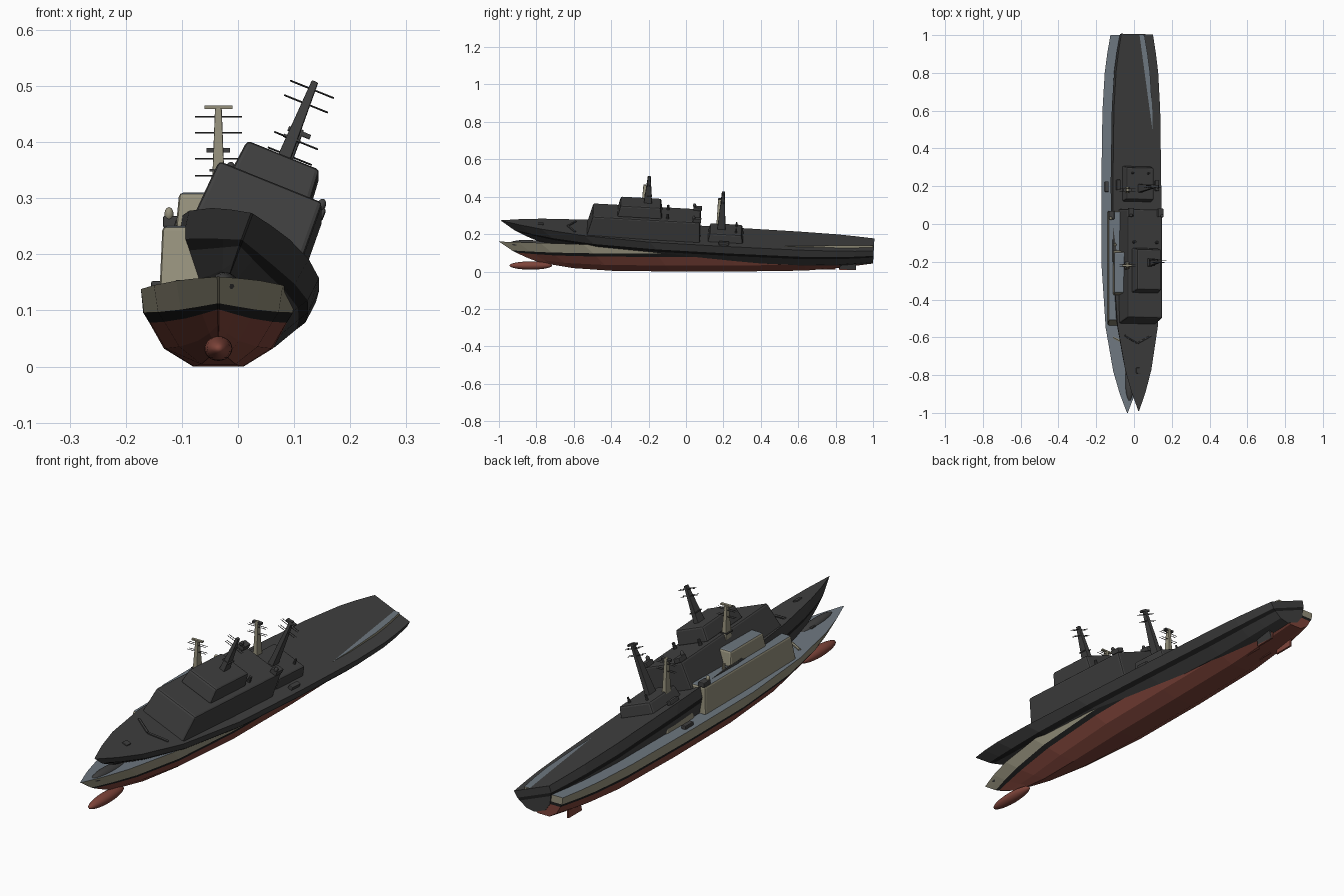
import bpy, bmesh, math
from mathutils import Matrix, Vector

if "Cube" in bpy.data.objects:
    bpy.data.objects.remove(bpy.data.objects["Cube"])

def material(name, rgb):
    m = bpy.data.materials.new(name)
    m.diffuse_color = (*rgb, 1)
    m.use_nodes = True
    m.node_tree.nodes["Principled BSDF"].inputs["Base Color"].default_value = m.diffuse_color
    return m

TAN = material("tan_paint", (.30, .28, .20))
DECK = material("blue_grey_deck", (.155, .185, .215))
RED = material("red_bottom", (.21, .058, .042))
BLACK = material("black_stripe", (.013, .013, .013))
CHAR = material("charcoal", (.05, .05, .05))

class Ship:
    """One vessel, modelled keel-down along y, then placed by a matrix."""

    def __init__(self, prefix, matrix, dark):
        self.prefix, self.matrix, self.dark = prefix, matrix, dark

    def mats(self, *ms):
        return [CHAR if self.dark and m is not BLACK else m for m in ms]

    def add(self, name, bm, ms, bevel=0, smooth=False):
        bmesh.ops.recalc_face_normals(bm, faces=bm.faces)
        me = bpy.data.meshes.new(self.prefix + name)
        bm.to_mesh(me)
        bm.free()
        for m in self.mats(*ms):
            me.materials.append(m)
        ob = bpy.data.objects.new(self.prefix + name, me)
        bpy.context.collection.objects.link(ob)
        ob.matrix_world = self.matrix
        if smooth:
            for p in me.polygons:
                p.use_smooth = True
        if bevel:
            mod = ob.modifiers.new("edges", 'BEVEL')
            mod.width, mod.segments = bevel, 2
        return ob

    def block(self, name, x, y0, y1, z0, z1, half, ms, taper=1, front=0, back=0, bevel=0):
        """Box with narrowed top and raked ends; upward faces take the second colour."""
        bm = bmesh.new()
        rings = []
        for z, h, a, b in ((z0, half, y0, y1), (z1, half * taper, y0 + front, y1 - back)):
            rings.append([bm.verts.new((x + sx * h, y, z))
                          for sx, y in ((-1, a), (1, a), (1, b), (-1, b))])
        lo, hi = rings
        bm.faces.new(lo[::-1])
        bm.faces.new(hi).material_index = len(ms) - 1
        for i in range(4):
            j = (i + 1) % 4
            bm.faces.new((lo[i], lo[j], hi[j], hi[i]))
        return self.add(name, bm, ms, bevel)

    def rod(self, name, p, q, r0, r1, mat, sides=8):
        p, q = Vector(p), Vector(q)
        bm = bmesh.new()
        rot = (q - p).to_track_quat('Z', 'Y').to_matrix().to_4x4()
        bmesh.ops.create_cone(bm, cap_ends=True, segments=sides, radius1=r0, radius2=r1,
                              depth=(q - p).length,
                              matrix=Matrix.Translation((p + q) / 2) @ rot)
        return self.add(name, bm, [mat])

    def ball(self, name, c, s, mat):
        bm = bmesh.new()
        bmesh.ops.create_uvsphere(bm, u_segments=20, v_segments=12, radius=1,
                                  matrix=Matrix.Translation(c) @ Matrix.Diagonal((*s, 1)))
        return self.add(name, bm, [mat], smooth=True)

    def hull(self):
        # station: y, deck half-beam, sheer height, lower fullness, keel rise
        stations = [(-1, .002, .160, .01, .055), (-.9, .040, .157, .12, .036),
                    (-.78, .075, .153, .32, .018), (-.55, .115, .145, .68, .004),
                    (-.2, .138, .138, .96, 0), (.2, .138, .137, 1, 0),
                    (.6, .132, .137, .96, .005), (.8, .120, .138, .86, .020),
                    (.9, .107, .138, .76, .031), (1, .090, .138, .62, .043)]
        # row: half-beam, height, blend to lower fullness, stem position
        rows = [(.138, .137, 0, -1), (.134, .096, .2, -.93), (.123, .078, .32, -.91),
                (.097, .032, .75, -.85), (.045, 0, 1, -.80)]
        bm = bmesh.new()
        loops = []
        for y, b, sheer, g, rise in stations:
            half = []
            for w, z, s, stem in rows:
                f = (1 - s) * b / .138 + s * g
                zz = sheer if s == 0 else z + rise * (1 - z / .137)
                half.append((w * f, stem + (y + 1) / 2 * (1 - stem), zz))
            loop = [bm.verts.new(c) for c in half]
            loop += [bm.verts.new((-x, yy, zz)) for x, yy, zz in reversed(half)]
            loops.append(loop)
        band = (0, 1, 2, 2, 2, 2, 2, 1, 0, 3)   # tan, black, red, deck
        for a, c in zip(loops, loops[1:]):
            for i in range(10):
                j = (i + 1) % 10
                bm.faces.new((a[i], a[j], c[j], c[i])).material_index = band[i]
        for loop in (loops[0], loops[-1]):       # stem and transom, split by colour
            for i in range(4):
                q = (loop[i], loop[i + 1], loop[8 - i], loop[9 - i])
                bm.faces.new(q).material_index = band[i]
        self.add("hull", bm, [TAN, BLACK, RED, DECK])

    def mast(self, name, y, z0, z1, yards, bar):
        self.block(name, 0, y - .022, y + .022, z0, z1, .012, [TAN], .5, .014, .014, .002)
        for i, z in enumerate(yards):
            for dy in (-.006, .006):
                self.rod(f"{name}_yard_{i}", (-.042, y + dy, z), (.042, y + dy, z),
                         .0013, .0013, CHAR, 6)
        if bar:
            self.block(name + "_radar_bar", 0, y - .006, y + .006, z1 - .001, z1 + .005, .025, [TAN])

    def build(self):
        self.hull()
        self.ball("bulbous_bow", (0, -.83, .032), (.025, .115, .022), RED)
        # main superstructure, bridge top and aft deckhouse
        self.block("superstructure", 0, -.54, .07, .13, .25, .105, [TAN, DECK], .95, .03, .005, .008)
        self.block("bridge_roof_house", 0, -.38, -.14, .245, .31, .076, [TAN, DECK], .92, .015, .01, .008)
        self.block("aft_deckhouse", 0, .11, .30, .13, .182, .085, [TAN, DECK], .92, .01, .01, .008)
        # masts
        self.mast("main_mast", -.22, .305, .46, (.445, .417), not self.dark)
        self.mast("aft_mast", .18, .178, .392, (.37, .34), False)
        self.block("aft_radar", .0, .172, .188, .381, .389, .021, [CHAR])
        self.block("mast_platform", 0, -.24, -.20, .348, .352, .016, [CHAR])
        # paired fittings
        for s, side in ((-1, "left"), (1, "right")):
            self.block("launcher_" + side, s * .084, .025, .07, .248, .268, .015, [CHAR], bevel=.003)
            self.ball("sensor_dome_" + side, (s * .088, .03, .272), (.008, .008, .012), TAN)
            self.rod("roof_post_" + side, (s * .065, -.11, .245), (s * .065, -.11, .275), .008, .006, TAN, 10)
            self.block("deck_launcher_" + side, s * .11, .17, .225, .135, .152, .010, [CHAR], bevel=.003)
            self.block("rudder_" + side, s * .05, .82, .91, .008, .06, .004, [RED], 1, .015, 0)
            self.rod("propeller_shaft_" + side, (s * .03, .55, .014), (s * .03, .80, .016), .004, .004, RED)
            self.rod("breakwater_" + side, (0, -.64, .15), (s * .075, -.60, .148), .006, .006, TAN, 6)
            self.rod("aft_post_" + side, (s * .045, .26, .18), (s * .045, .26, .205), .006, .004, TAN)
        # small bow fitting
        self.block("bow_capstan", 0, -.80, -.77, .15, .158, .012, [CHAR], bevel=.002)

place = Matrix.Translation((-.035, 0, 0))
Ship("painted_", place, False).build()
tilt = Matrix.Rotation(-.055, 4, 'X') @ Matrix.Rotation(math.radians(22), 4, 'Y')
Ship("dark_", Matrix.Translation((-.035, 0, .07)) @ tilt, True).build()
